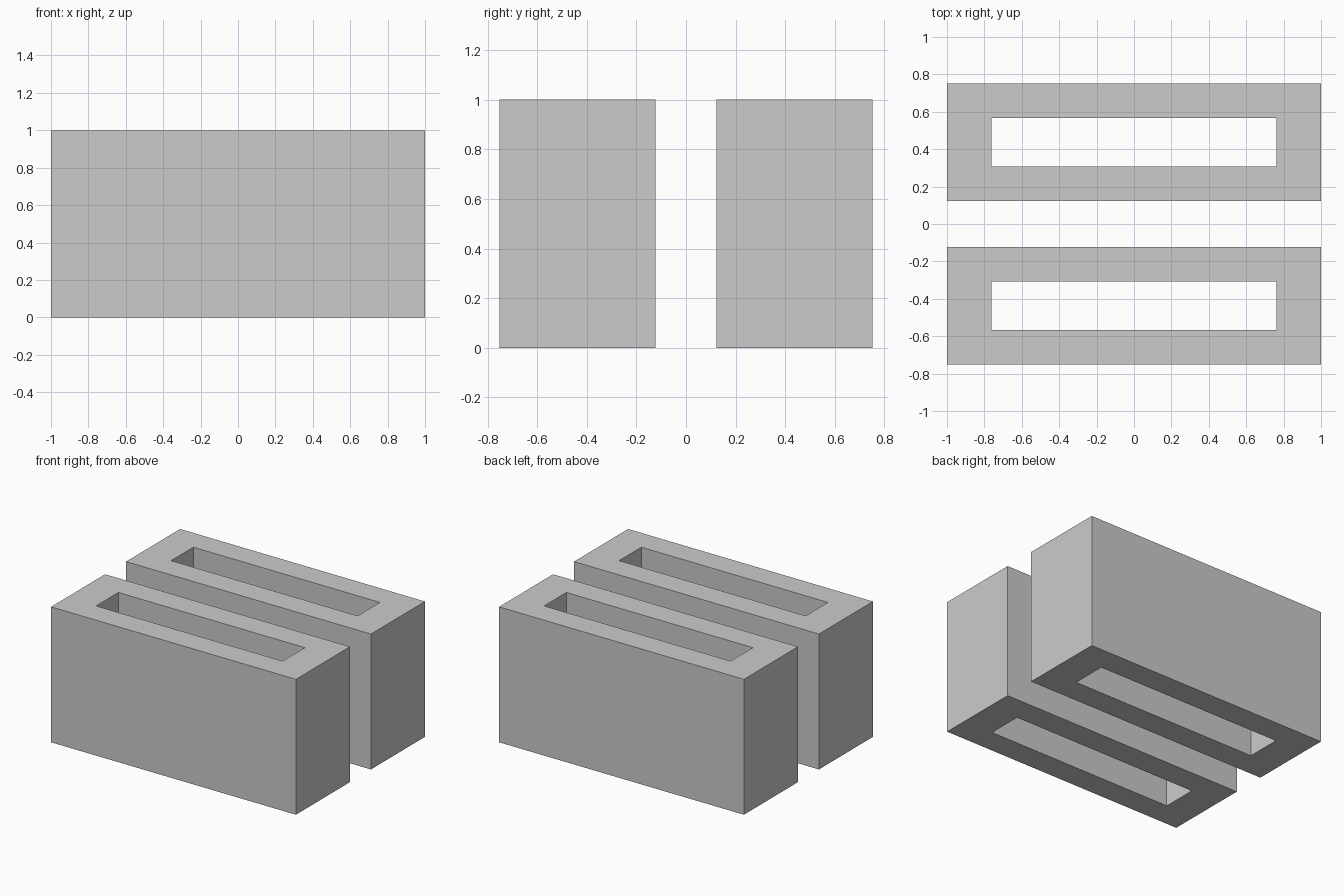
import bpy, bmesh

if "Cube" in bpy.data.objects:
    bpy.data.objects.remove(bpy.data.objects["Cube"])

HEIGHT = 1.0
OUTER = (1.0, 0.315)   # half length, half depth of a block
INNER = (0.762, 0.13)  # half length, half depth of its slot


def hollow_block(name, y):
    """Rectangular block with a slot running right through from top to bottom."""
    bm = bmesh.new()
    corners = [(-1, -1), (1, -1), (1, 1), (-1, 1)]

    def ring(size, z):
        return [bm.verts.new((cx * size[0], cy * size[1], z)) for cx, cy in corners]

    ob, ot = ring(OUTER, 0), ring(OUTER, HEIGHT)
    ib, it = ring(INNER, 0), ring(INNER, HEIGHT)
    for i in range(4):
        j = (i + 1) % 4
        bm.faces.new((ob[i], ob[j], ot[j], ot[i]))  # outer wall
        bm.faces.new((ib[j], ib[i], it[i], it[j]))  # slot wall
        bm.faces.new((ot[i], ot[j], it[j], it[i]))  # top rim
        bm.faces.new((ob[j], ob[i], ib[i], ib[j]))  # bottom rim
    bmesh.ops.recalc_face_normals(bm, faces=bm.faces)
    mesh = bpy.data.meshes.new(name)
    bm.to_mesh(mesh)
    bm.free()
    obj = bpy.data.objects.new(name, mesh)
    obj.location.y = y
    bpy.context.collection.objects.link(obj)


# Two matching blocks with a gap between them
hollow_block("front_block", -0.4375)
hollow_block("back_block", 0.4375)
